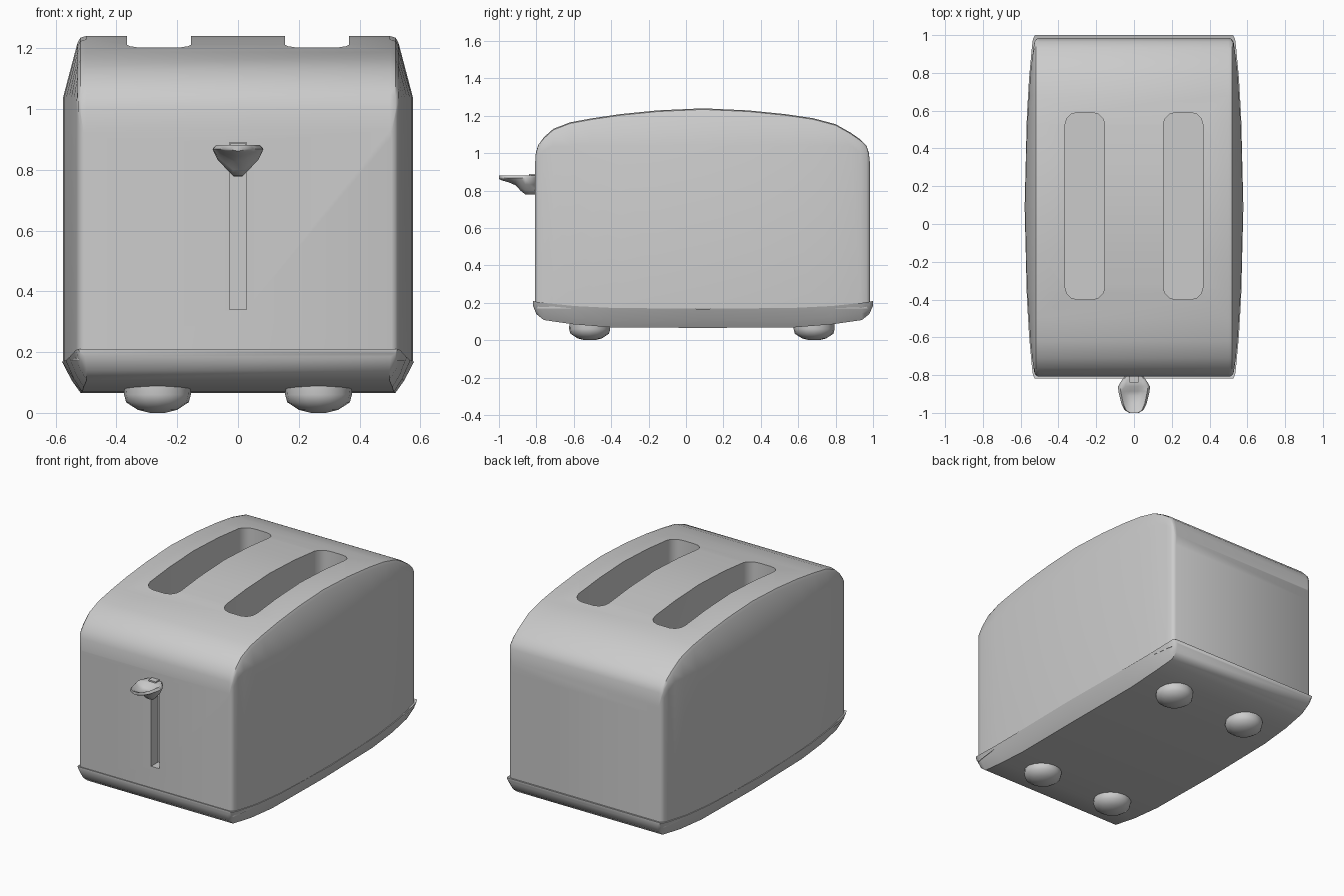
import bpy, bmesh, math

if "Cube" in bpy.data.objects:
    bpy.data.objects.remove(bpy.data.objects["Cube"])


def make_object(name, bm):
    bmesh.ops.recalc_face_normals(bm, faces=bm.faces)
    mesh = bpy.data.meshes.new(name)
    bm.to_mesh(mesh)
    bm.free()
    ob = bpy.data.objects.new(name, mesh)
    bpy.context.collection.objects.link(ob)
    return ob


def activate(ob):
    bpy.ops.object.select_all(action='DESELECT')
    ob.select_set(True)
    bpy.context.view_layer.objects.active = ob


def smooth(ob, angle=35):
    activate(ob)
    bpy.ops.object.shade_smooth_by_angle(angle=math.radians(angle))


def loft(name, sections):
    """Skin equal-length closed rings of points and cap both ends."""
    bm = bmesh.new()
    rings = [[bm.verts.new(p) for p in s] for s in sections]
    n = len(rings[0])
    for a, b in zip(rings, rings[1:]):
        for i in range(n):
            j = (i + 1) % n
            bm.faces.new((a[i], a[j], b[j], b[i]))
    bm.faces.new(rings[0])
    bm.faces.new(rings[-1])
    return make_object(name, bm)


def mirrored(y, half):
    """Closed ring at y from right-half (x, z) points, listed top to bottom."""
    return [(x, y, z) for x, z in half] + [(-x, y, z) for x, z in reversed(half)]


def cutter(name, lo, hi, radius=0.0):
    bm = bmesh.new()
    bmesh.ops.create_cube(bm, size=1)
    for v in bm.verts:
        for i in range(3):
            v.co[i] = hi[i] if v.co[i] > 0 else lo[i]
    if radius:
        edges = [e for e in bm.edges
                 if abs(e.verts[0].co.z - e.verts[1].co.z) > 0.01]
        bmesh.ops.bevel(bm, geom=edges, offset=radius, segments=3,
                        profile=0.5, affect='EDGES')
    ob = make_object(name, bm)
    ob.hide_render = True
    return ob


# Body: arched shell with gently bulging sides (y, top height, half width)
stations = [
    (-0.808, 0.93, 0.505), (-0.803, 1.00, 0.518), (-0.79, 1.045, 0.527),
    (-0.76, 1.085, 0.532), (-0.71, 1.13, 0.539), (-0.62, 1.165, 0.548),
    (-0.50, 1.187, 0.556), (-0.35, 1.209, 0.565), (-0.15, 1.229, 0.572),
    (0.09, 1.24, 0.575), (0.33, 1.229, 0.572), (0.53, 1.209, 0.565),
    (0.68, 1.187, 0.556), (0.80, 1.155, 0.548), (0.88, 1.11, 0.539),
    (0.93, 1.075, 0.532), (0.965, 1.04, 0.527), (0.978, 1.00, 0.518),
    (0.985, 0.93, 0.505)]
sections = []
for y, top, w in stations:
    sections.append(mirrored(y, [
        (min(w, 0.505) - 0.005, top), (min(w, 0.519), top - 0.006),
        (min(w, 0.528), top - 0.022), (w, min(1.04, top - 0.07)), (w, 0.17)]))
body = loft("body", sections)

# Bread slots and lever track cut into the body
cutters = [cutter("bread_slot_cutter", (s * 0.26 - 0.105, -0.40, 0.45),
                  (s * 0.26 + 0.105, 0.59, 1.5), 0.065) for s in (-1, 1)]
cutters.append(cutter("lever_track_cutter", (-0.028, -1.0, 0.34),
                      (0.028, -0.74, 0.89)))
activate(body)
for c in cutters:
    mod = body.modifiers.new("cut", 'BOOLEAN')
    mod.object = c
    mod.operation = 'DIFFERENCE'
    mod.solver = 'EXACT'
    bpy.ops.object.modifier_apply(modifier=mod.name)
for c in cutters:
    bpy.data.objects.remove(c)
smooth(body)

# Base tray: raised lip around the body, tucked in underneath
# (y, lip half width, lip height, bottom half width, bottom height)
tray = [(-0.818, 0.525, 0.21, 0.515, 0.185), (-0.80, 0.535, 0.206, 0.51, 0.14),
        (-0.76, 0.54, 0.20, 0.51, 0.108), (-0.60, 0.555, 0.183, 0.52, 0.085),
        (-0.40, 0.567, 0.173, 0.525, 0.069), (0.09, 0.579, 0.168, 0.53, 0.066),
        (0.58, 0.567, 0.173, 0.525, 0.069), (0.78, 0.555, 0.183, 0.52, 0.085),
        (0.94, 0.54, 0.20, 0.51, 0.108), (0.98, 0.535, 0.206, 0.51, 0.14),
        (1.0, 0.525, 0.21, 0.515, 0.185)]
base = loft("base_tray", [mirrored(y, [
    (w, lip), (w * 0.35 + wb * 0.65, lip * 0.4 + bot * 0.6), (wb - 0.012, bot)])
    for y, w, lip, wb, bot in tray])
smooth(base, 50)

# Four rounded feet
for x in (-0.265, 0.265):
    for y in (-0.515, 0.685):
        rings = [[(x + r * math.cos(i * math.tau / 16),
                   y + r * math.sin(i * math.tau / 16), z) for i in range(16)]
                 for r, z in ((0.108, 0.10), (0.11, 0.06), (0.103, 0.035),
                              (0.065, 0.010), (0.025, 0.0))]
        foot = loft("foot_%s_%s" % ("front" if y < 0 else "back",
                                    "left" if x < 0 else "right"), rings)
        smooth(foot, 60)

# Lever: dished thumb paddle on a tapering neck
# (y, half width, underside height, dish depth)
paddle = [(-1.0, 0.025, 0.862, 0.0), (-0.985, 0.05, 0.855, 0.004),
          (-0.95, 0.067, 0.845, 0.022), (-0.91, 0.077, 0.828, 0.026),
          (-0.885, 0.083, 0.80, 0.022), (-0.86, 0.084, 0.78, 0.0),
          (-0.835, 0.07, 0.778, 0.0), (-0.80, 0.045, 0.778, 0.0)]
lever = loft("lever", [mirrored(y, [
    (w * 0.25, 0.88 - d), (w * 0.55, 0.88 - d * 0.7), (w * 0.85, 0.882),
    (w, 0.868), (w * 0.8, 0.868 * 0.6 + b * 0.4),
    (w * 0.45, 0.868 * 0.25 + b * 0.75), (w * 0.2, b)])
    for y, w, b, d in paddle])
smooth(lever, 60)

# Lever stem running into the track
stem = cutter("lever_stem", (-0.025, -0.84, 0.80), (0.025, -0.745, 0.888))
stem.hide_render = False
